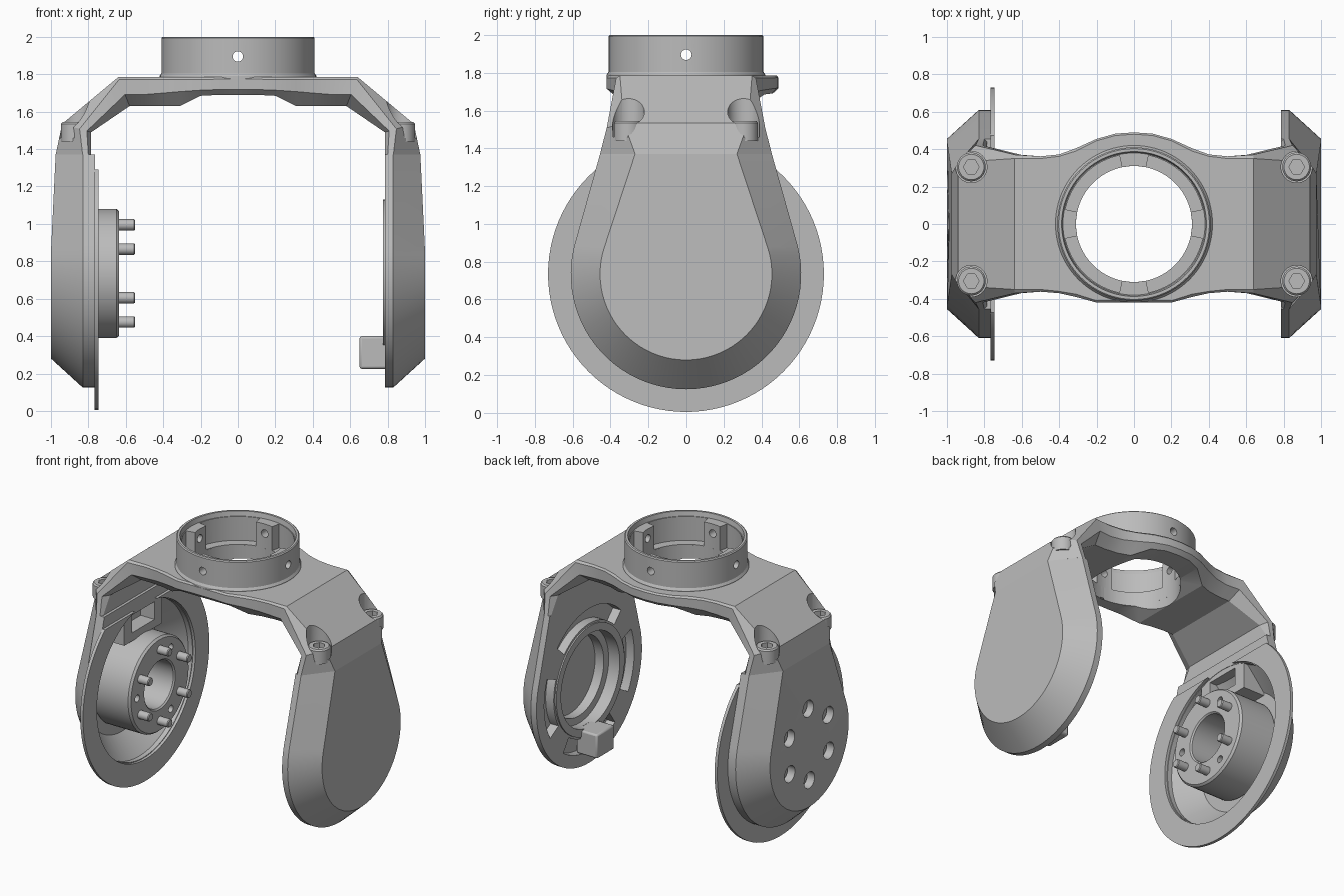
import bpy, bmesh
from math import cos, sin, radians, pi
from mathutils import Vector

if "Cube" in bpy.data.objects:
    bpy.data.objects.remove(bpy.data.objects["Cube"])

grey = bpy.data.materials.new("plain grey")
grey.use_nodes = True
grey.diffuse_color = (0.5, 0.5, 0.5, 1)
grey.node_tree.nodes["Principled BSDF"].inputs["Base Color"].default_value = (0.5, 0.5, 0.5, 1)

PIVOT = (0, 0, 0.735)


def finish(name, bm):
    bmesh.ops.remove_doubles(bm, verts=bm.verts, dist=1e-5)
    bmesh.ops.recalc_face_normals(bm, faces=bm.faces)
    mesh = bpy.data.meshes.new(name)
    bm.to_mesh(mesh)
    bm.free()
    mesh.materials.append(grey)
    ob = bpy.data.objects.new(name, mesh)
    bpy.context.collection.objects.link(ob)
    return ob


def loft(name, rings, closed=False):
    """Skin a list of equal-length point loops."""
    bm = bmesh.new()
    loops = [[bm.verts.new(p) for p in ring] for ring in rings]
    n = len(loops[0])
    pairs = list(zip(loops, loops[1:] + loops[:1]))
    for a, b in pairs if closed else pairs[:-1]:
        for i in range(n):
            j = (i + 1) % n
            bm.faces.new((a[i], a[j], b[j], b[i]))
    if not closed:
        bm.faces.new(loops[0])
        bm.faces.new(loops[-1])
    return finish(name, bm)


def lathe(name, profile, axis="X", at=PIVOT, start=0, end=360, steps=64):
    """Turn a closed (radius, height) profile about an axis; angles in degrees."""
    full = end - start == 360
    rings = []
    for k in range(steps if full else steps + 1):
        a = radians(start + (end - start) * k / steps)
        ring = []
        for r, h in profile:
            u, v = r * cos(a), r * sin(a)
            p = {"X": (h, u, v), "Y": (u, h, v), "Z": (u, v, h)}[axis]
            ring.append(Vector(p) + Vector(at))
        rings.append(ring)
    return loft(name, rings, full)


def rod(name, r, h0, h1, axis="X", at=PIVOT, steps=32):
    return lathe(name, [(0, h0), (r, h0), (r, h1), (0, h1)], axis, at, steps=steps)


def box(name, lo, hi):
    def ring(z):
        return [(lo[0], lo[1], z), (hi[0], lo[1], z), (hi[0], hi[1], z), (lo[0], hi[1], z)]
    return loft(name, [ring(lo[2]), ring(hi[2])])


def cut(ob, *cutters):
    for c in cutters:
        m = ob.modifiers.new("cut", "BOOLEAN")
        m.operation, m.solver, m.object = "DIFFERENCE", "EXACT", c
        bpy.context.view_layer.objects.active = ob
        bpy.ops.object.modifier_apply(modifier=m.name)
        bpy.data.objects.remove(c)


def on_circle(deg, r):
    a = radians(deg)
    return (0, r * cos(a), PIVOT[2] + r * sin(a))


# Arch: lofted cross-sections; outer edge, inner edge, edge bands, widths
half = [
    # outer x, z, inner x, z, band start, band end, outer w, front w, back w, inner w
    ((.975, 1.37), (.785, 1.37), .76, .92, .27, .455, .455, .44),
    ((.94, 1.535), (.785, 1.49), .60, .85, .33, .42, .42, .36),
    ((.64, 1.785), (.58, 1.63), .08, .6, .35, .37, .37, .29),
    ((.50, 1.785), (.50, 1.63), .08, .6, .35, .362, .362, .29),
    ((.40, 1.785), (.40, 1.63), .08, .55, .36, .37, .372, .30),
    ((.31, 1.785), (.31, 1.63), .08, .5, .375, .39, .405, .32),
    ((.20, 1.785), (.20, 1.685), .12, .7, .41, .42, .455, .38),
    ((.10, 1.785), (.10, 1.69), .12, .7, .41, .42, .483, .39),
]
middle = ((0, 1.785), (0, 1.69), .12, .7, .41, .42, .49, .39)


def arch_section(s, side):
    outer, inner = Vector(s[0]), Vector(s[1])
    wo, wf, wb, wi = s[4:]
    steps = [(outer, wo - wf), (outer.lerp(inner, s[2]), 0),
             (outer.lerp(inner, s[3]), 0), (inner, wi - wf)]
    front = [(side * p.x, -wf - d, p.y) for p, d in steps]
    back = [(side * p.x, wb + d, p.y) for p, d in reversed(steps)]
    return front + back


arch = loft("arch", [arch_section(s, -1) for s in half] + [arch_section(middle, 1)]
            + [arch_section(s, 1) for s in reversed(half)])
cut(arch, rod("bore", .31, 1.5, 2, "Z", (0, 0, 0), 64))

# Socket bolts sunk in the shoulders
for sx in (-1, 1):
    for sy in (-1, 1):
        at = (sx * .87, sy * .305, 0)
        cut(arch, rod("pocket", .084, 1.46, 2, "Z", at))
        bolt = lathe("shoulder_bolt", [(0, 1.44), (.077, 1.44), (.077, 1.535),
                                       (.068, 1.545), (0, 1.545)], "Z", at, steps=32)
        cut(bolt, rod("socket", .042, 1.49, 1.6, "Z", at, 6))

# Mounting collar with four inner bosses and cross-drilled holes
collar = lathe("mounting_collar", [(.42, 1.77), (.42, 1.79), (.41, 1.805), (.41, 1.993),
                                   (.403, 2), (.387, 2), (.38, 1.965), (.31, 1.965),
                                   (.31, 1.70), (.36, 1.70), (.36, 1.77)],
               "Z", (0, 0, 0), steps=96)
pocket_profile = [(.25, 1.79), (.374, 1.79), (.374, 2.1), (.25, 2.1)]
for q in range(4):
    cut(collar, lathe("pocket", pocket_profile, "Z", (0, 0, 0), 12 + 90 * q, 78 + 90 * q, 20))
for axis in "XY":
    for h in (-.5, .2):
        cut(collar, rod("drill", .028, h, h + .3, axis, (0, 0, 1.895), 20))


# Side covers: teardrop shells with a broad outer chamfer
def teardrop(r, top_w, t0, x_at, n=48):
    pts = [(top_w, 1.37)]
    for k in range(n + 1):
        a = radians(t0) - (pi + 2 * radians(t0)) * k / n
        pts.append((r * cos(a), PIVOT[2] + r * sin(a)))
    pts.append((-top_w, 1.37))
    return [(x_at(z), y, z) for y, z in pts]


def cover(name, side, inner_x):
    def face_x(z):
        return side * (1 - .025 * (max(0, z - PIVOT[2]) / .635) ** 2)
    return loft(name, [teardrop(.61, .455, 14, lambda z: side * inner_x),
                       teardrop(.61, .455, 14, lambda z: side * .83),
                       teardrop(.455, .27, 18, face_x)])


# Right cover: conical bowl, drilled outer face
right_cover = cover("drilled_cover", -1, .765)
cut(right_cover, lathe("bowl", [(0, -.70), (.565, -.70), (.565, -.80), (.42, -.94), (0, -.94)]))
for k in range(6):
    cut(right_cover, rod("drill", .06, -1.1, -.935, at=on_circle(30 + 60 * k, .26)))

bracket = box("slotted_bracket", (-.96, -.22, 1.07), (-.768, .22, 1.31))
cut(bracket, box("slot", (-.88, -.13, 1.13), (-.7, .13, 1.26)))

# Thin guard disc, flat at the top
guard = lathe("guard_disc", [(.57, -.767), (.73, -.767), (.73, -.745), (.57, -.745)], steps=96)
cut(guard, box("trim", (-1, -1, 1.29), (0, 1, 2)))

# Hub with bore, drive pins and small holes between them
hub = lathe("hub", [(.17, -.93), (.345, -.93), (.345, -.65), (.332, -.635),
                    (.18, -.635), (.17, -.645)])
for a in (60, 180, 300):
    cut(hub, rod("drill", .026, -.72, -.5, at=on_circle(a, .26), steps=20))
for k in range(6):
    lathe("drive_pin", [(0, -.7), (.03, -.7), (.03, -.556), (.025, -.55), (0, -.55)],
          at=on_circle(30 + 60 * k, .26), steps=20)

# Left cover: stepped bore, curved slots, raised ring and a stop block
left_cover = cover("plain_cover", 1, .785)
cut(left_cover, lathe("stepped_bore", [(0, .7), (.35, .7), (.35, .87), (.29, .87),
                                       (.29, .94), (0, .94)]))
slot_profile = [(.41, .7), (.52, .7), (.52, .85), (.41, .85)]
for a, b in ((45, 135), (-30, 21), (159, 210), (-84, -55), (-125, -96)):
    cut(left_cover, lathe("slot", slot_profile, start=a, end=b, steps=20))
lathe("raised_ring", [(.34, .775), (.395, .775), (.395, .80), (.355, .80),
                      (.355, .865), (.34, .865)])
stop = box("stop_block", (.65, -.1, .225), (.82, .1, .40))
bevel = stop.modifiers.new("bevel", "BEVEL")
bevel.width, bevel.segments = .012, 2

# Crisp edges on smooth turned surfaces
bpy.ops.object.select_all(action="DESELECT")
for ob in bpy.context.collection.objects:
    if ob.type == "MESH" and grey.name in ob.data.materials:
        ob.select_set(True)
        bpy.context.view_layer.objects.active = ob
bpy.ops.object.shade_smooth_by_angle(angle=radians(25))
